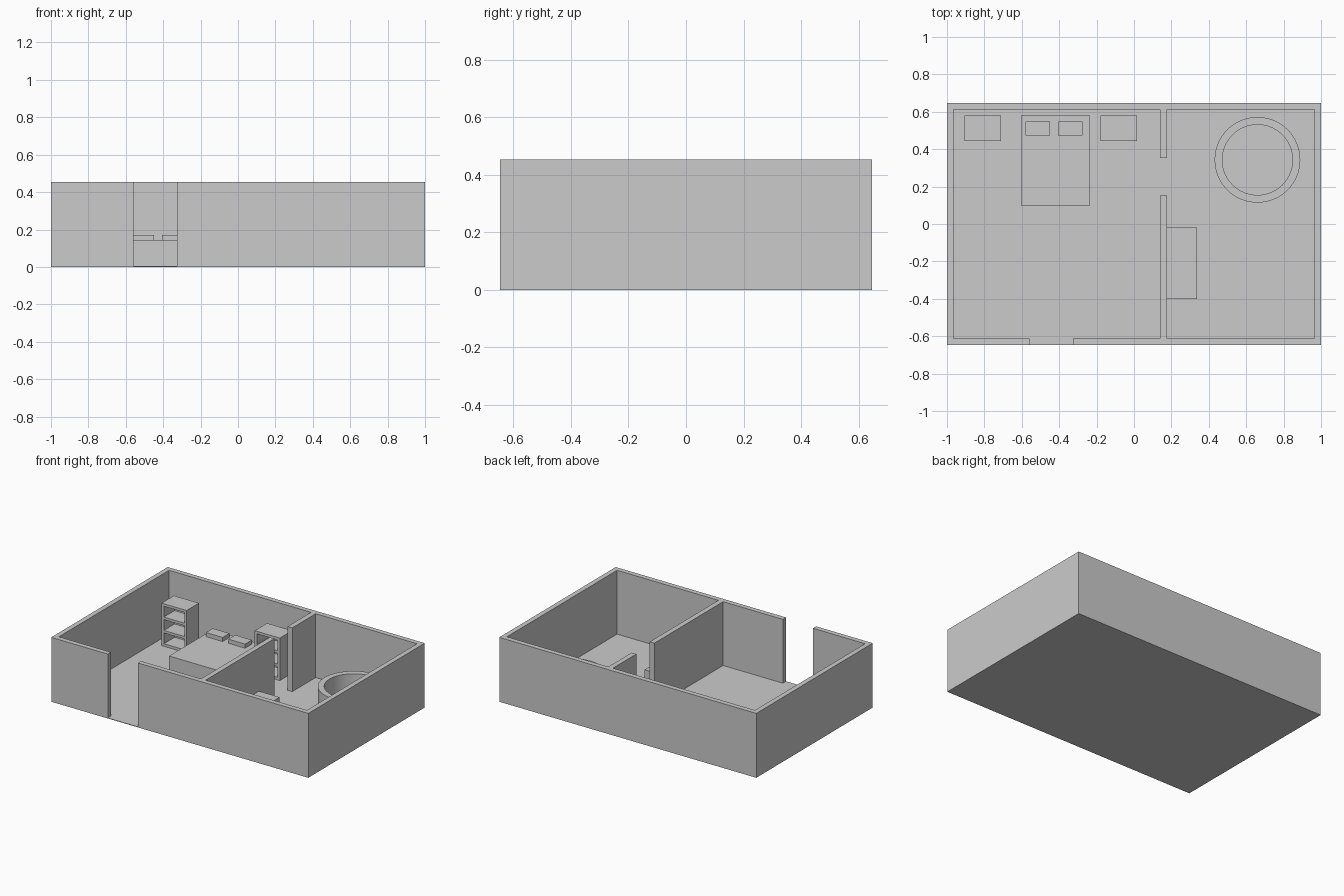
import bpy, bmesh
from math import pi, cos, sin

if "Cube" in bpy.data.objects:
    bpy.data.objects.remove(bpy.data.objects["Cube"])

HX, HY, H = 1.0, 0.647, 0.453   # half sizes and wall height
T, F = 0.035, 0.004             # wall and floor thickness


def make_object(name, bm):
    bmesh.ops.recalc_face_normals(bm, faces=bm.faces)
    mesh = bpy.data.meshes.new(name)
    bm.to_mesh(mesh)
    bm.free()
    ob = bpy.data.objects.new(name, mesh)
    bpy.context.collection.objects.link(ob)
    return ob


def add_box(bm, x0, x1, y0, y1, z0, z1):
    verts = bmesh.ops.create_cube(bm, size=1)["verts"]
    for v in verts:
        v.co = ((x0 + x1) / 2 + v.co.x * (x1 - x0),
                (y0 + y1) / 2 + v.co.y * (y1 - y0),
                (z0 + z1) / 2 + v.co.z * (z1 - z0))


def box(name, *bounds):
    bm = bmesh.new()
    add_box(bm, *bounds)
    return make_object(name, bm)


# Walls: one plan outline each, extruded upward
def extruded(name, outline, z0, z1):
    bm = bmesh.new()
    face = bm.faces.new([bm.verts.new((x, y, z0)) for x, y in outline])
    up = bmesh.ops.extrude_face_region(bm, geom=[face], use_keep_orig=True)["geom"]
    bmesh.ops.translate(bm, vec=(0, 0, z1 - z0),
                        verts=[g for g in up if isinstance(g, bmesh.types.BMVert)])
    return make_object(name, bm)


box("floor", -HX, HX, -HY, HY, 0, F)
ix, iy = HX - T, HY - T
d0, d1 = -0.56, -0.325          # entrance door
p0, p1 = 0.14, 0.176            # partition
extruded("walls", [
    (d0, -HY), (-HX, -HY), (-HX, HY), (HX, HY), (HX, -HY), (d1, -HY),
    (d1, -iy), (p0, -iy), (p0, 0.152), (p1, 0.152), (p1, -iy),
    (ix, -iy), (ix, iy), (p1, iy), (p1, 0.352), (p0, 0.352), (p0, iy),
    (-ix, iy), (-ix, -iy), (d0, -iy)], F, H)

# Bed with two pillows
box("bed", -0.605, -0.235, 0.098, 0.58, F, 0.143)
for side, x in (("left", -0.58), ("right", -0.405)):
    box(side + "_pillow", x, x + 0.13, 0.472, 0.548, 0.143, 0.172)


# Open bedside shelves, facing the front
def shelf(name, x0, x1, y0=0.443, y1=0.58, top=0.303, t=0.018):
    bm = bmesh.new()
    add_box(bm, x0, x0 + t, y0, y1, F, top)
    add_box(bm, x1 - t, x1, y0, y1, F, top)
    add_box(bm, x0 + t, x1 - t, y1 - t, y1, F, top)
    step = (top - F - t) / 3
    for i in range(4):
        z = F + i * step
        add_box(bm, x0 + t, x1 - t, y0, y1 - t, z, z + t)
    make_object(name, bm)


shelf("left_shelf", -0.905, -0.71)
shelf("right_shelf", -0.18, 0.015)

# Low cabinet against the partition
box("cabinet", p1, 0.336, -0.402, -0.018, F, 0.149)

# Round tub: revolved profile of radius and height
SEG = 64
profile = [(0.229, F), (0.229, 0.175), (0.188, 0.175), (0.188, 0.03)]
bm = bmesh.new()
rings = [[bm.verts.new((0.66 + r * cos(2 * pi * i / SEG),
                        0.343 + r * sin(2 * pi * i / SEG), z)) for i in range(SEG)]
         for r, z in profile]
for a, b in zip(rings, rings[1:]):
    for i in range(SEG):
        j = (i + 1) % SEG
        bm.faces.new((a[i], a[j], b[j], b[i]))
bm.faces.new(rings[0])
bm.faces.new(rings[-1])
tub = make_object("round_tub", bm)
bpy.context.view_layer.objects.active = tub
tub.select_set(True)
bpy.ops.object.shade_smooth_by_angle()
